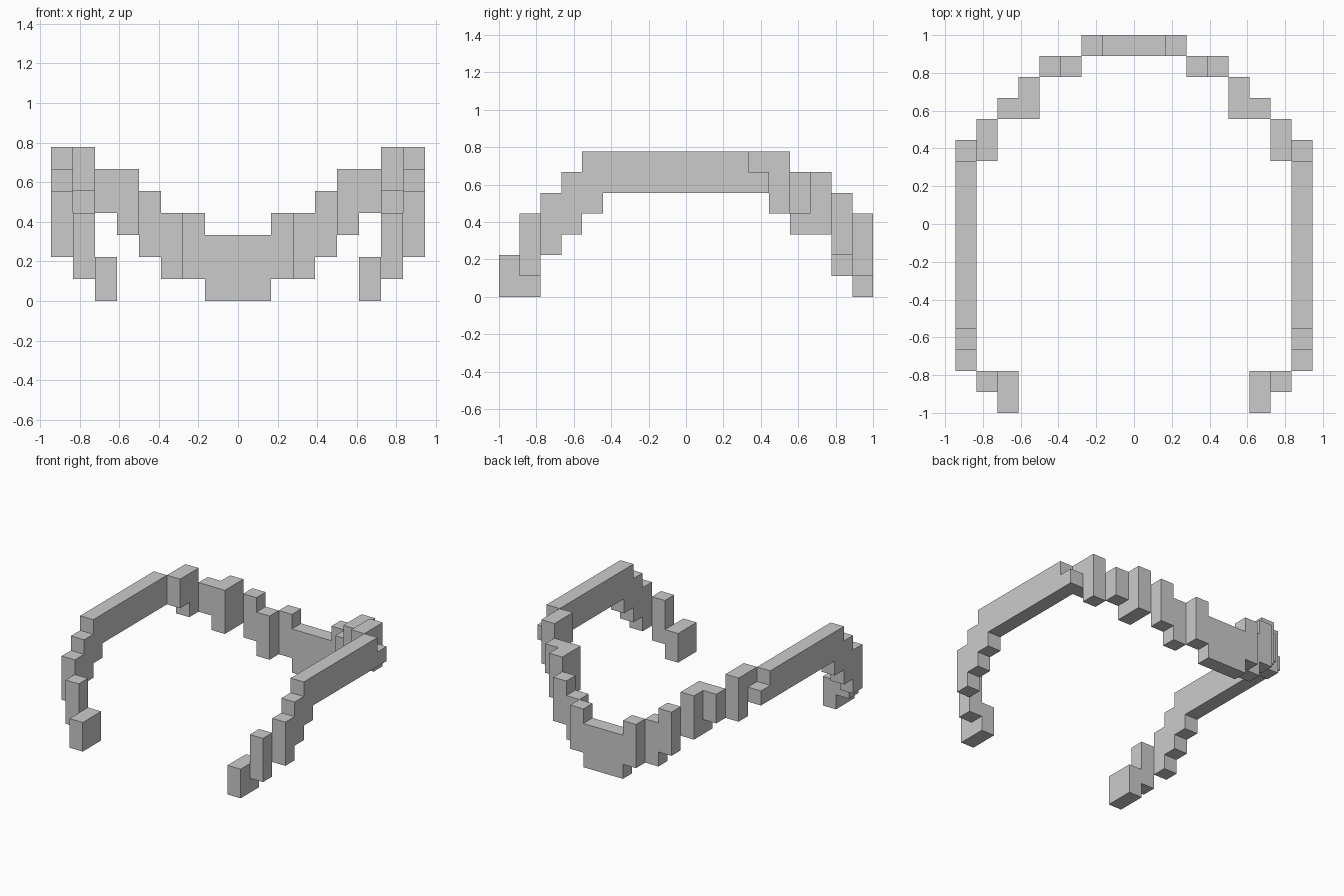
import bpy, bmesh, math
from mathutils import Vector

if "Cube" in bpy.data.objects:
    bpy.data.objects.remove(bpy.data.objects["Cube"])

U = 1 / 9  # one block of the stepped style

# Right half of the band: block ranges (x from-to, y from-to, z from-to), inclusive
RUNS = {
    "front_tip":    [(6, 6, 0, 1, 0, 1), (7, 7, 1, 1, 1, 3)],
    "side_slope":   [(8, 8, 2, 2, 2, 4), (8, 8, 3, 3, 3, 5), (8, 8, 4, 4, 4, 6)],
    "side_bar":     [(8, 8, 5, 11, 5, 6), (8, 8, 12, 12, 5, 5)],
    "back_corner":  [(7, 7, 12, 12, 5, 6), (7, 7, 13, 13, 4, 6)],
    "back_slope":   [(6, 6, 14, 14, 4, 5), (5, 5, 14, 15, 3, 5),
                     (4, 4, 16, 16, 2, 4), (3, 3, 16, 16, 1, 3)],
    "back_centre":  [(2, 2, 17, 17, 1, 3), (0, 1, 17, 17, 0, 2)],
}


def fill(runs):
    """Expand block ranges to cells, mirrored across x."""
    cells = set()
    for x0, x1, y0, y1, z0, z1 in runs:
        for x in range(x0, x1 + 1):
            for y in range(y0, y1 + 1):
                for z in range(z0, z1 + 1):
                    cells |= {(x, y, z), (-x, y, z)}
    return cells


def skin(name, cells):
    """Make one mesh from the outer faces of the cells."""
    bm = bmesh.new()
    for c in cells:
        centre = Vector((c[0] * U, -1 + (c[1] + 0.5) * U, (c[2] + 0.5) * U))
        for axis in range(3):
            for sign in (-1, 1):
                near = list(c)
                near[axis] += sign
                if tuple(near) in cells:
                    continue
                n, a, b = Vector(), Vector(), Vector()
                n[axis] = sign * U / 2
                a[(axis + 1) % 3] = U / 2
                b[(axis + 2) % 3] = sign * U / 2
                corners = (n - a - b, n + a - b, n + a + b, n - a + b)
                bm.faces.new([bm.verts.new(centre + p) for p in corners])
    bmesh.ops.remove_doubles(bm, verts=bm.verts, dist=0.001)
    bmesh.ops.dissolve_limit(bm, angle_limit=math.radians(1),
                             verts=bm.verts, edges=bm.edges)
    mesh = bpy.data.meshes.new(name)
    bm.to_mesh(mesh)
    bm.free()
    obj = bpy.data.objects.new(name, mesh)
    bpy.context.collection.objects.link(obj)
    return obj


# The whole band is one continuous skin, so no faces are left inside it
skin("stepped_band", fill([r for part in RUNS.values() for r in part]))
